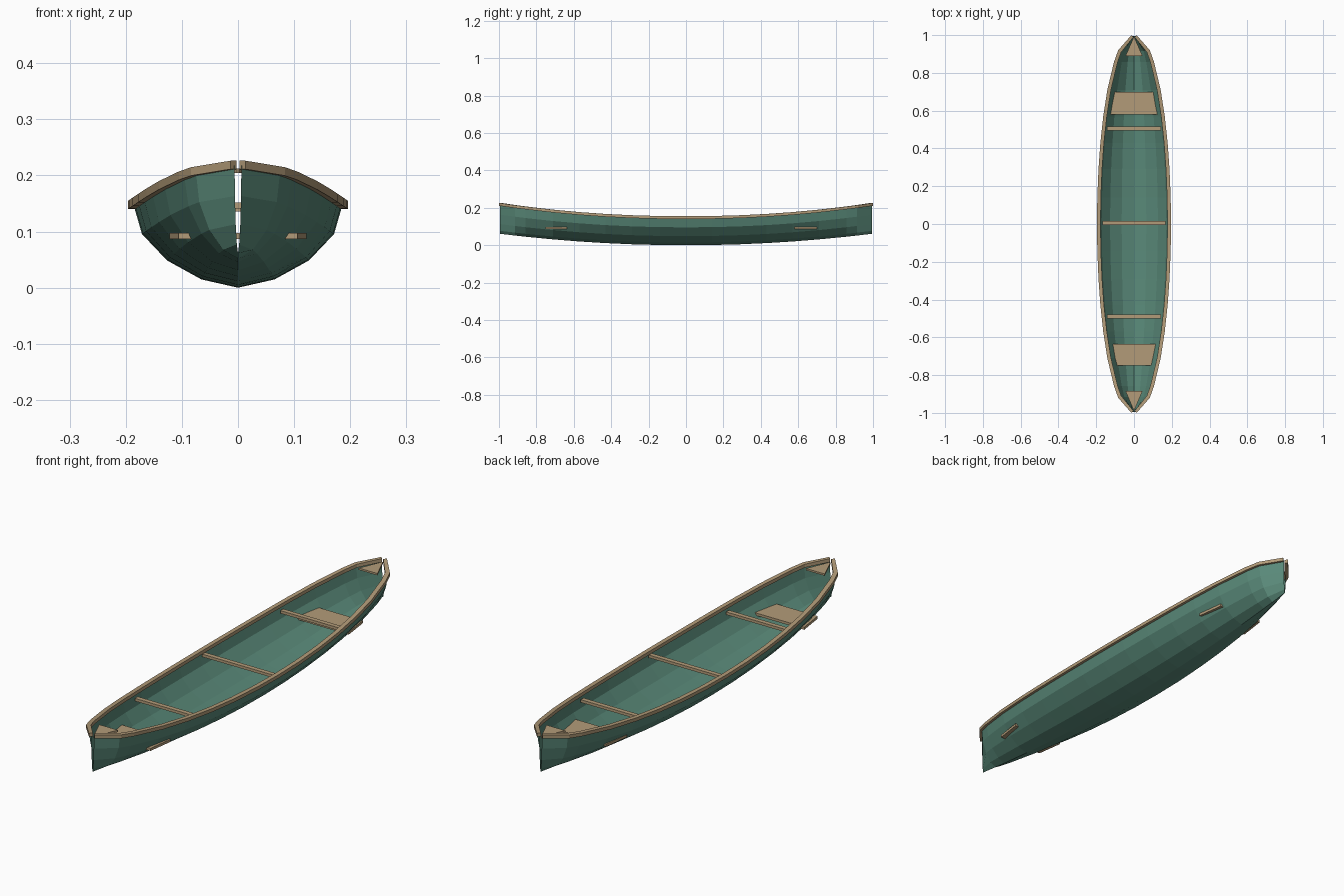
import bpy, math
from mathutils import Vector

if "Cube" in bpy.data.objects:
    bpy.data.objects.remove(bpy.data.objects["Cube"])


def material(name, color):
    m = bpy.data.materials.new(name)
    m.diffuse_color = (*color, 1)
    m.use_nodes = True
    m.node_tree.nodes["Principled BSDF"].inputs["Base Color"].default_value = m.diffuse_color
    return m


GREEN = material("green_hull", (0.10, 0.25, 0.19))
WOOD = material("wood", (0.45, 0.33, 0.19))


def make(name, verts, faces, mat):
    me = bpy.data.meshes.new(name)
    me.from_pydata(verts, [], faces)
    me.materials.append(mat)
    ob = bpy.data.objects.new(name, me)
    bpy.context.collection.objects.link(ob)
    return ob


# Hull lines: half width, keel height and sheer height along y
def half_width(y):
    return max(0.006, 0.186 * math.sqrt(max(0, 1 - y * y)))


def keel(y):
    return 0.062 * y * y


def sheer(y):
    return 0.147 + 0.072 * abs(y) ** 2.1


half = [0.14, 0.29, 0.43, 0.57, 0.71, 0.857, 0.915, 0.995]
stations = [-y for y in reversed(half)] + [0] + half
HW = {y: 0.006 if abs(y) > 0.99 else half_width(y) for y in stations}

# Hull shell, open at the top with narrow slits at the stems
profile = [(0, 0), (0.35, 0.10), (0.68, 0.33), (0.92, 0.65), (1, 1)]
section = [(-x, z) for x, z in reversed(profile[1:])] + profile
n = len(section)
verts = [(x * HW[y], y, keel(y) + z * (sheer(y) - keel(y)))
         for y in stations for x, z in section]
faces = [(i * n + j, i * n + j + 1, (i + 1) * n + j + 1, (i + 1) * n + j)
         for i in range(len(stations) - 1) for j in range(n - 1)]
make("hull", verts, faces, GREEN)

# Gunwales: rectangular rails following each top edge
for side, label in ((1, "right"), (-1, "left")):
    path = [Vector((HW[y], y)) for y in stations]
    verts, faces = [], []
    for i, p in enumerate(path):
        t = (path[min(i + 1, len(path) - 1)] - path[max(i - 1, 0)]).normalized()
        nrm = Vector((t.y, -t.x))
        z = sheer(p.y)
        for off, dz in ((-0.009, -0.007), (0.010, -0.007), (0.010, 0.008), (-0.009, 0.008)):
            q = p + nrm * off
            y = max(-1, min(1, q.y))
            verts.append((side * max(0.003, q.x), y, z + dz))
    for i in range(len(path) - 1):
        for k in range(4):
            a, b = i * 4 + k, i * 4 + (k + 1) % 4
            faces.append((a, b, b + 4, a + 4)[::side])
    faces += [(3, 2, 1, 0)[::side], tuple(range(len(verts) - 4, len(verts)))[::side]]
    make(label + "_gunwale", verts, faces, WOOD)


def slab(name, y0, w0, y1, w1, z, thick):
    """Flat trapezoid board between two y positions with given half widths."""
    ring = [(-w0, y0), (w0, y0), (w1, y1), (-w1, y1)]
    if y1 < y0:
        ring.reverse()
    v = [(x, y, z + s * thick / 2) for s in (-1, 1) for x, y in ring]
    f = [(3, 2, 1, 0), (4, 5, 6, 7)] + [(k, (k + 1) % 4, (k + 1) % 4 + 4, k + 4) for k in range(4)]
    make(name, v, f, WOOD)


# Thwarts
for name, y, w, z in (("centre_thwart", 0.005, 0.168, 0.142),
                      ("rear_thwart", 0.505, 0.144, 0.146),
                      ("front_thwart", -0.49, 0.144, 0.146)):
    slab(name, y - 0.01, w, y + 0.01, w, z, 0.012)

# Seats
slab("rear_seat", 0.58, 0.124, 0.70, 0.108, 0.092, 0.011)
slab("front_seat", -0.635, 0.122, -0.75, 0.106, 0.092, 0.011)

# End decks
slab("rear_deck", 0.89, 0.045, 0.988, 0.002, 0.208, 0.008)
slab("front_deck", -0.885, 0.045, -0.985, 0.002, 0.208, 0.008)
